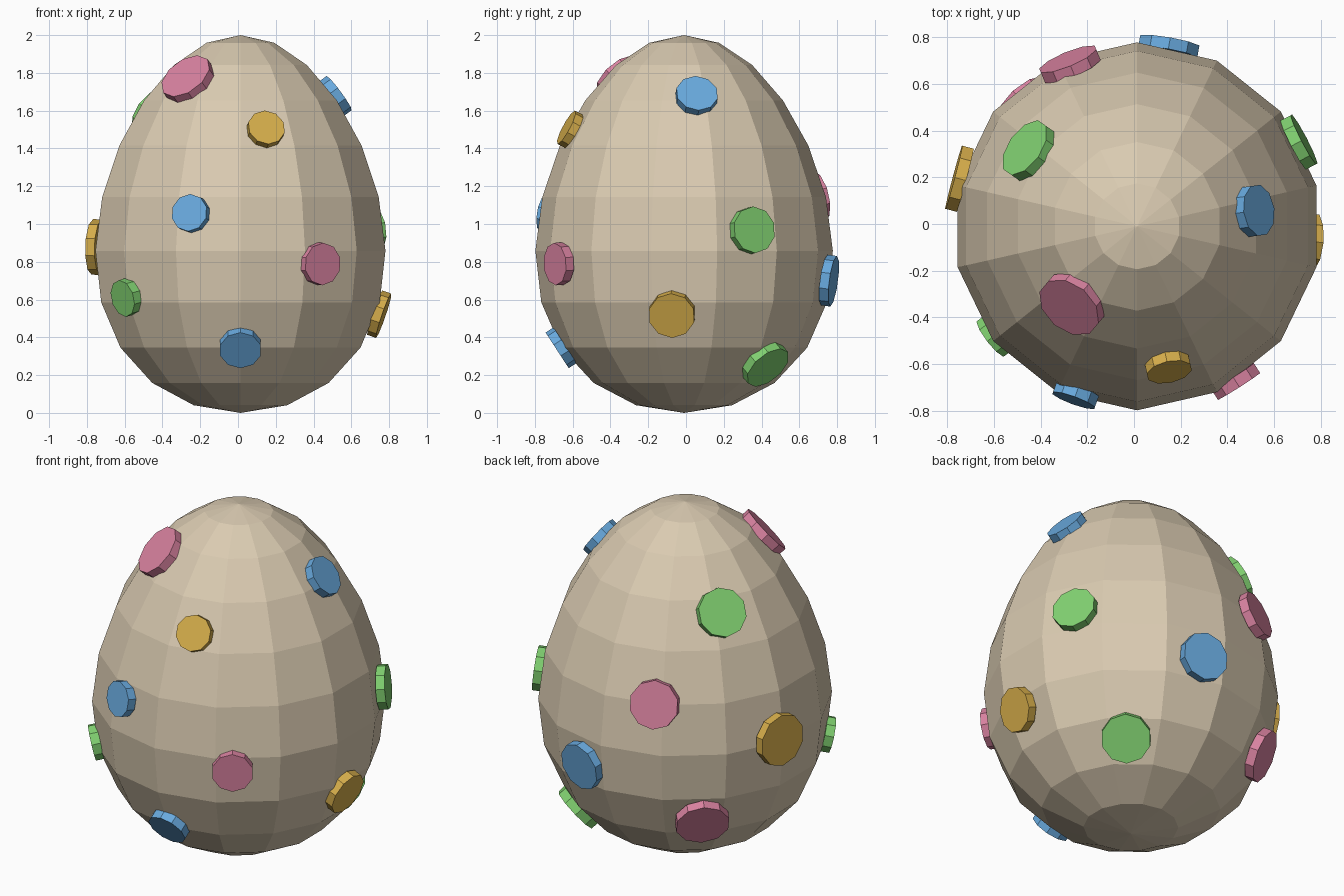
import bpy, bmesh, math
from mathutils import Vector

if "Cube" in bpy.data.objects:
    bpy.data.objects.remove(bpy.data.objects["Cube"])

CX, CY = 0.013, -0.01      # egg axis
SEGS, RINGS = 14, 11


def material(name, rgb):
    m = bpy.data.materials.new(name)
    m.diffuse_color = (*rgb, 1.0)
    m.use_nodes = True
    m.node_tree.nodes["Principled BSDF"].inputs["Base Color"].default_value = m.diffuse_color
    return m


def egg_radius(c):
    """Radius of the egg at height 1 + c: a sphere tapered towards the top."""
    return math.sqrt(max(0.0, 1 - c * c)) * (0.777 - 0.13 * c)


def add_object(name, bm, mat):
    bmesh.ops.recalc_face_normals(bm, faces=bm.faces)
    me = bpy.data.meshes.new(name)
    bm.to_mesh(me)
    bm.free()
    me.materials.append(mat)
    ob = bpy.data.objects.new(name, me)
    bpy.context.collection.objects.link(ob)
    return ob


shell = material("cream shell", (0.70, 0.595, 0.44))
spot_mats = [material("pink", (0.69, 0.223, 0.35)),
             material("blue", (0.14, 0.40, 0.73)),
             material("green", (0.216, 0.63, 0.162)),
             material("yellow", (0.67, 0.42, 0.07))]

# Egg body: rings of latitude closed by a fan at each pole
bm = bmesh.new()
rings = []
for k in range(1, RINGS):
    c = math.cos(math.pi * k / RINGS)
    r = egg_radius(c)
    ring = []
    for s in range(SEGS):
        a = math.pi / 2 + 2 * math.pi * s / SEGS
        ring.append(bm.verts.new((CX + r * math.cos(a), CY + r * math.sin(a), 1 + c)))
    rings.append(ring)
top = bm.verts.new((CX, CY, 2))
bottom = bm.verts.new((CX, CY, 0))
for s in range(SEGS):
    t = (s + 1) % SEGS
    bm.faces.new((top, rings[0][s], rings[0][t]))
    bm.faces.new((bottom, rings[-1][t], rings[-1][s]))
    for a, b in zip(rings, rings[1:]):
        bm.faces.new((a[s], b[s], b[t], a[t]))
add_object("egg_body", bm, shell)

# Spots: ten-sided discs on a golden-angle spiral, with one gap
spot_radii = (0.147, 0.1125, 0.135, 0.10, 0.124)
steps = [i for i in range(18) if i not in (4, 5, 6)]
for n, i in enumerate(steps):
    az = math.radians(-130 + 137.5 * i)
    c = 0.767 - 0.0889 * i
    e = 1e-3
    slope = (egg_radius(c + e) - egg_radius(c - e)) / (2 * e)
    normal = Vector((math.cos(az), math.sin(az), -slope)).normalized()
    r = egg_radius(c)
    bm = bmesh.new()
    size = spot_radii[i % 5]
    bmesh.ops.create_cone(bm, cap_ends=True, segments=10,
                          radius1=size, radius2=size, depth=0.05)
    ob = add_object(f"spot_{n + 1}", bm, spot_mats[n % 4])
    ob.location = (CX + r * math.cos(az), CY + r * math.sin(az), 1 + c)
    ob.rotation_euler = normal.to_track_quat('Z', 'Y').to_euler()
